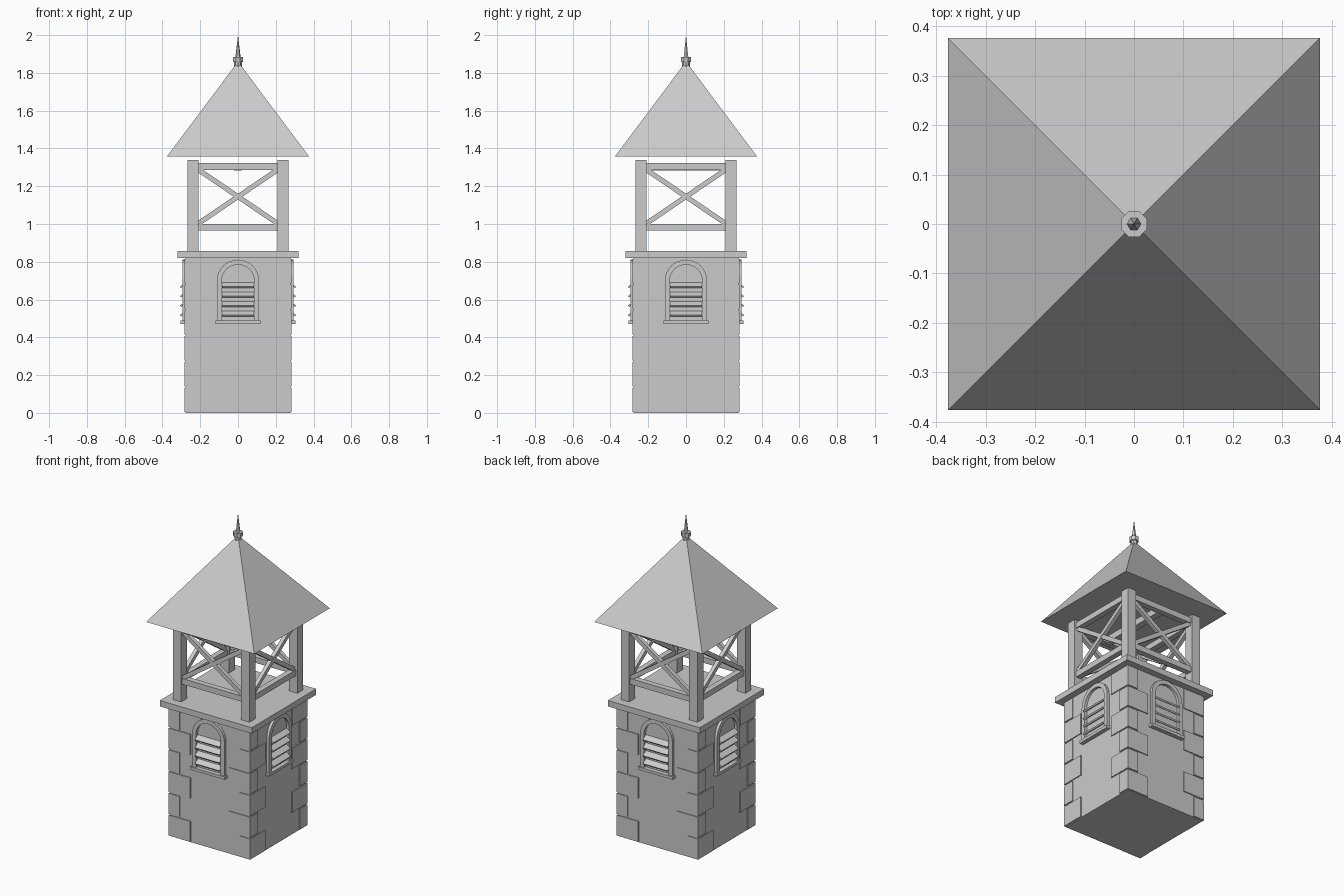
import bpy, bmesh, math
from mathutils import Matrix, Vector

if "Cube" in bpy.data.objects:
    bpy.data.objects.remove(bpy.data.objects["Cube"])

stone = bpy.data.materials.new("plain_grey")
stone.diffuse_color = (0.6, 0.6, 0.6, 1)
stone.use_nodes = True
stone.node_tree.nodes["Principled BSDF"].inputs["Base Color"].default_value = stone.diffuse_color


def finish(name, bm):
    bmesh.ops.recalc_face_normals(bm, faces=bm.faces)
    me = bpy.data.meshes.new(name)
    bm.to_mesh(me)
    bm.free()
    me.materials.append(stone)
    ob = bpy.data.objects.new(name, me)
    bpy.context.collection.objects.link(ob)
    return ob


def add_box(bm, centre, size, rot=Matrix.Identity(4)):
    m = Matrix.Translation(centre) @ rot @ Matrix.Diagonal((*size, 1))
    bmesh.ops.create_cube(bm, size=1, matrix=m)


def box(name, centre, size):
    bm = bmesh.new()
    add_box(bm, centre, size)
    return finish(name, bm)


def cone(name, sides, r1, r2, z0, z1, turn=0):
    bm = bmesh.new()
    m = Matrix.Translation((0, 0, (z0 + z1) / 2)) @ Matrix.Rotation(turn, 4, 'Z')
    bmesh.ops.create_cone(bm, cap_ends=True, segments=sides, radius1=r1,
                          radius2=r2, depth=z1 - z0, matrix=m)
    return finish(name, bm)


def four_sides(name, build):
    """Build a part on the front and repeat it on every side."""
    for i, side in enumerate(("front", "right", "back", "left")):
        bm = bmesh.new()
        build(bm)
        bm.transform(Matrix.Rotation(i * math.pi / 2, 4, 'Z'))
        finish(f"{name}_{side}", bm)


WALL = 0.278

# Shaft and platform
box("shaft", (0, 0, 0.41), (2 * WALL, 2 * WALL, 0.82))
box("platform", (0, 0, 0.839), (0.64, 0.64, 0.037))


# Corner stones, alternating long and short
def quoins(bm):
    course, out = 0.82 / 6, 0.006
    for k in range(6):
        w, d = (0.15, 0.075) if k % 2 else (0.075, 0.15)
        add_box(bm, (WALL + out - w / 2, -WALL - out + d / 2, (k + 0.5) * course),
                (w, d, course - 0.008))


four_sides("corner_stones", quoins)


# Arched window surround
def arch(bm):
    def outline(r):
        pts = [(r, 0.485)]
        pts += [(r * math.cos(math.pi * i / 16), 0.699 + r * math.sin(math.pi * i / 16))
                for i in range(17)]
        return pts + [(-r, 0.485)]
    outer, inner = outline(0.112), outline(0.086)
    rows = [[bm.verts.new((x, y, z)) for x, z in pts]
            for pts, y in ((outer, -WALL + 0.01), (outer, -0.295),
                           (inner, -0.295), (inner, -WALL + 0.01))]
    for a, b in zip(rows, rows[1:] + rows[:1]):
        for i in range(len(a) - 1):
            bm.faces.new((a[i], a[i + 1], b[i + 1], b[i]))
    for end in (0, -1):
        bm.faces.new([r[end] for r in rows])


# Sloping louvre slats
def louvres(bm):
    for k in range(4):
        add_box(bm, (0, -0.29, 0.525 + k * 0.05), (0.17, 0.036, 0.01),
                Matrix.Rotation(math.radians(35), 4, 'X'))


four_sides("window_arch", arch)
four_sides("window_louvres", louvres)
four_sides("window_sill", lambda bm: add_box(bm, (0, -0.287, 0.479), (0.24, 0.034, 0.018)))

# Belfry posts
for sx in (-1, 1):
    for sy in (-1, 1):
        box("belfry_post", (sx * 0.238, sy * 0.238, 1.098), (0.058, 0.058, 0.484))


# Belfry rails and crossed braces
def rails(bm):
    for z in (0.983, 1.305):
        add_box(bm, (0, -0.238, z), (0.42, 0.036, 0.036))


def braces(bm):
    a = math.atan2(0.285, 0.42)
    for s in (-1, 1):
        add_box(bm, (0, -0.238 + s * 0.001, 1.145), (0.505, 0.024, 0.026),
                Matrix.Rotation(s * a, 4, 'Y'))


four_sides("belfry_rails", rails)
four_sides("belfry_braces", braces)
box("bell_beam", (0, 0, 1.302), (0.04, 0.46, 0.04))

# Roof and finial
cone("roof", 4, 0.376 * math.sqrt(2), 0, 1.358, 1.86, math.pi / 4)
cone("finial_base", 8, 0.02, 0.02, 1.835, 1.864)
cone("finial_collar", 8, 0.028, 0.028, 1.858, 1.884, math.pi / 8)
cone("finial_spike", 6, 0.014, 0, 1.884, 2.0, math.pi / 6)
